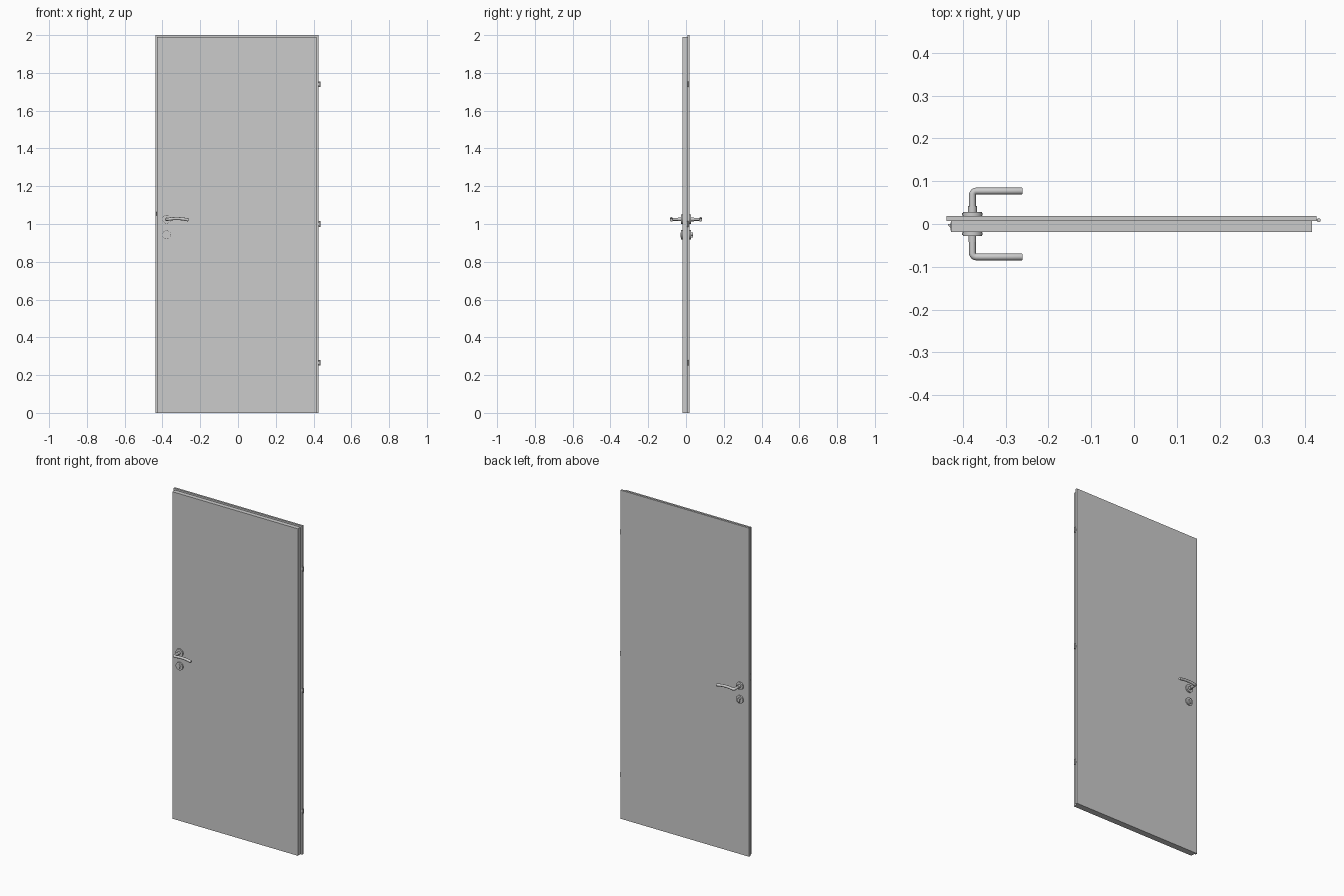
import bpy, bmesh, math
from mathutils import Matrix, Vector

cube = bpy.data.objects.get("Cube")
if cube:
    bpy.data.objects.remove(cube, do_unlink=True)

GREY = (0.6, 0.6, 0.6, 1.0)
grey = bpy.data.materials.new("light grey")
grey.use_nodes = True
grey.diffuse_color = GREY
grey.node_tree.nodes["Principled BSDF"].inputs["Base Color"].default_value = GREY


def finish(name, bm, smooth=False):
    mesh = bpy.data.meshes.new(name)
    bmesh.ops.recalc_face_normals(bm, faces=bm.faces)
    bm.to_mesh(mesh)
    bm.free()
    obj = bpy.data.objects.new(name, mesh)
    bpy.context.collection.objects.link(obj)
    mesh.materials.append(grey)
    if smooth:
        shade(obj)
    return obj


def shade(obj):
    bpy.ops.object.select_all(action='DESELECT')
    obj.select_set(True)
    bpy.context.view_layer.objects.active = obj
    bpy.ops.object.shade_smooth_by_angle(angle=math.radians(35))


def box(name, low, high):
    low, high = Vector(low), Vector(high)
    bm = bmesh.new()
    bmesh.ops.create_cube(bm, size=1, matrix=Matrix.Translation((low + high) / 2)
                          @ Matrix.Diagonal((*(high - low), 1)))
    return finish(name, bm)


def rod(name, start, end, radius, bevel=0.0):
    start, end = Vector(start), Vector(end)
    axis = end - start
    turn = axis.to_track_quat('Z', 'Y').to_matrix().to_4x4()
    bm = bmesh.new()
    bmesh.ops.create_cone(bm, cap_ends=True, segments=32, radius1=radius, radius2=radius,
                          depth=axis.length,
                          matrix=Matrix.Translation((start + end) / 2) @ turn)
    if bevel:
        rims = [e for e in bm.edges if any(len(f.verts) > 4 for f in e.link_faces)]
        bmesh.ops.bevel(bm, geom=rims, offset=bevel, segments=2, affect='EDGES')
    return finish(name, bm, True)


def tube(name, points, radius):
    curve = bpy.data.curves.new(name, 'CURVE')
    curve.dimensions = '3D'
    curve.bevel_depth = radius
    curve.bevel_resolution = 4
    curve.use_fill_caps = True
    spline = curve.splines.new('POLY')
    spline.points.add(len(points) - 1)
    for p, co in zip(spline.points, points):
        p.co = (*co, 1)
    obj = bpy.data.objects.new(name, curve)
    bpy.context.collection.objects.link(obj)
    bpy.context.view_layer.update()
    mesh = bpy.data.meshes.new_from_object(
        obj.evaluated_get(bpy.context.evaluated_depsgraph_get()))
    bpy.data.objects.remove(obj, do_unlink=True)
    result = bpy.data.objects.new(name, mesh)
    bpy.context.collection.objects.link(result)
    mesh.materials.clear()
    mesh.materials.append(grey)
    shade(result)


# Door leaf: narrower front panel and overlapping rear panel
box("front_panel", (-0.428, -0.019, 0), (0.416, 0.007, 1.99))
box("rear_panel", (-0.438, 0.007, 0), (0.427, 0.019, 2))

# Hinge knuckles on the left edge
for label, z in (("lower", 0.265), ("middle", 1.0), ("upper", 1.74)):
    rod(label + "_hinge_pin", (0.432, 0.009, z - 0.015), (0.432, 0.009, z + 0.015), 0.0045, 0.001)
    box(label + "_hinge_arm", (0.41, 0.008, z - 0.007), (0.432, 0.011, z + 0.007))

# Lock plate and wedge-shaped latch on the right edge
box("lock_plate", (-0.4295, -0.015, 0.91), (-0.426, 0.003, 1.1))
bm = bmesh.new()
wedge = bm.faces.new([bm.verts.new((x, y, 1.045)) for x, y in
                      ((-0.427, 0.0), (-0.435, 0.0), (-0.435, -0.003), (-0.427, -0.011))])
top = bmesh.ops.extrude_face_region(bm, geom=[wedge])["geom"]
bmesh.ops.translate(bm, vec=(0, 0, 0.018),
                    verts=[v for v in top if isinstance(v, bmesh.types.BMVert)])
finish("latch", bm)

# Handles, rosettes and lock cylinders on both sides
HX, HZ, LOCK_Z = -0.378, 1.025, 0.943
for label, s in (("front", -1), ("rear", 1)):
    rod(label + "_handle_rosette", (HX, s * 0.018, HZ), (HX, s * 0.0275, HZ), 0.024, 0.0015)
    rod(label + "_lock_rosette", (HX, s * 0.018, LOCK_Z), (HX, s * 0.0275, LOCK_Z), 0.024, 0.0015)
    rod(label + "_handle_collar", (HX, s * 0.027, HZ), (HX, s * 0.042, HZ), 0.0105 if s > 0 else 0.009)

    # Stem turning through a rounded elbow into a gently arched lever
    r, bend, reach = 0.008, 0.009, 0.077
    path = [(HX, s * 0.027, HZ)]
    for i in range(7):
        a = math.pi / 2 * i / 6
        path.append((HX + bend * (1 - math.cos(a)), s * (reach - bend + bend * math.sin(a)), HZ))
    x0, x1 = HX + bend, -0.262
    for i in range(1, 13):
        t = i / 12
        path.append((x0 + (x1 - x0) * t, s * reach, HZ + 0.022 * t * (1 - t) - 0.004 * t))
    tube(label + "_lever", path, r)

    # Keyhole-shaped cylinder: round barrel with a narrow web below
    out = 0.036 if s > 0 else 0.03
    rod(label + "_lock_barrel", (HX, s * 0.02, LOCK_Z + 0.004), (HX, s * out, LOCK_Z + 0.004), 0.0085)
    ys = sorted((s * 0.02, s * out))
    box(label + "_lock_web", (HX - 0.005, ys[0], LOCK_Z - 0.015), (HX + 0.005, ys[1], LOCK_Z))
